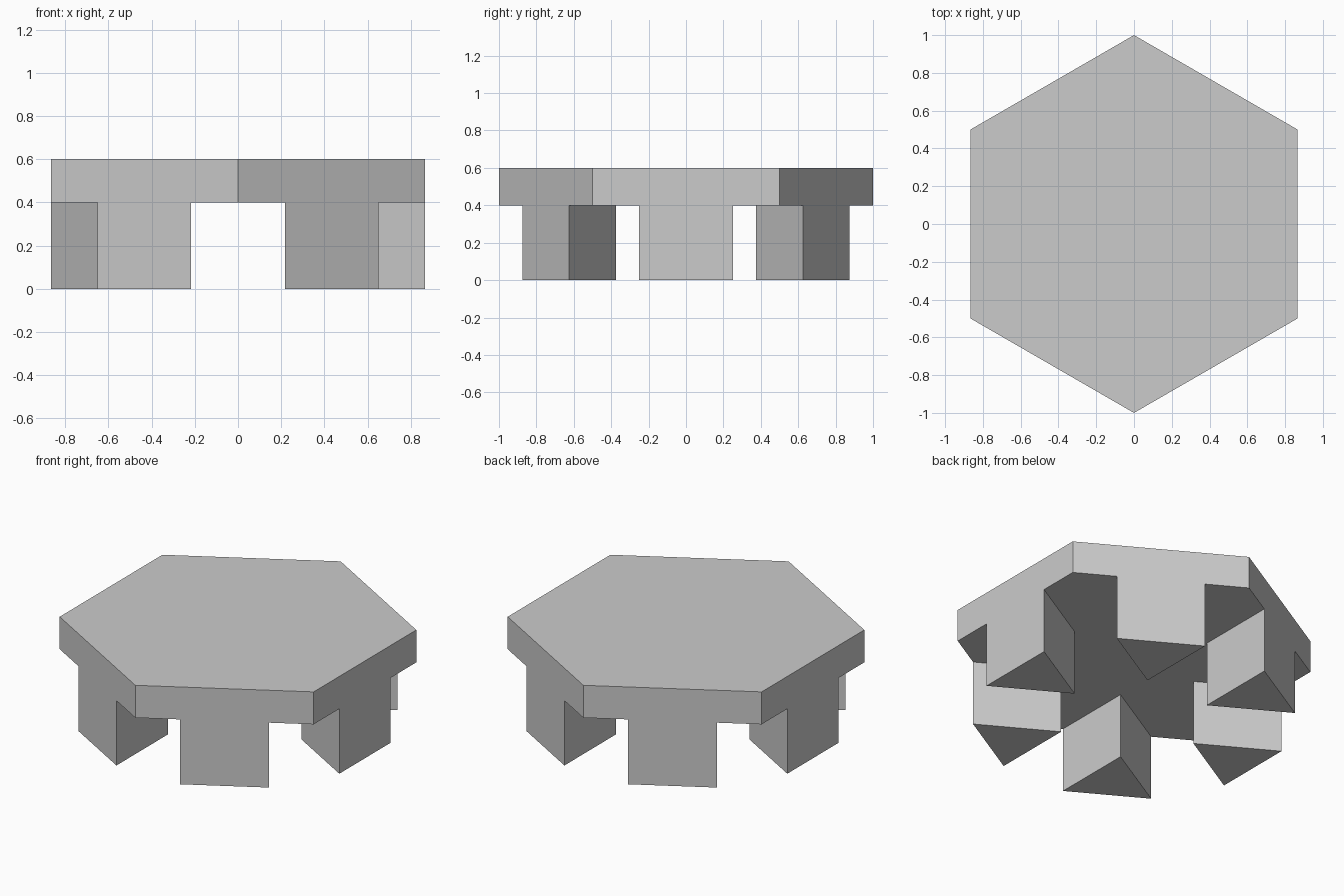
import bpy
import bmesh
from math import cos, sin, pi, sqrt
from mathutils import Matrix

default = bpy.data.objects.get("Cube")
if default:
    bpy.data.objects.remove(default, do_unlink=True)

RADIUS = 1.0
LEG_HEIGHT = 0.4
TOP_HEIGHT = 0.6
APOTHEM = RADIUS * sqrt(3) / 2

# Single plain grey
grey = bpy.data.materials.new("light_grey")
grey.use_nodes = True
colour = (0.6, 0.6, 0.6, 1)
grey.diffuse_color = colour
grey.node_tree.nodes["Principled BSDF"].inputs["Base Color"].default_value = colour


def prism(name, outline, z0, z1, turn=0.0):
    """Extrude a counter-clockwise outline from z0 to z1, turned about z."""
    bm = bmesh.new()
    base = bm.faces.new([bm.verts.new((x, y, z0)) for x, y in outline])
    side = bmesh.ops.extrude_face_region(bm, geom=[base], use_keep_orig=True)
    top = [v for v in side["geom"] if isinstance(v, bmesh.types.BMVert)]
    bmesh.ops.translate(bm, verts=top, vec=(0, 0, z1 - z0))
    bmesh.ops.rotate(bm, verts=bm.verts, cent=(0, 0, 0), matrix=Matrix.Rotation(turn, 3, "Z"))
    bmesh.ops.recalc_face_normals(bm, faces=bm.faces)
    mesh = bpy.data.meshes.new(name)
    bm.to_mesh(mesh)
    bm.free()
    mesh.materials.append(grey)
    obj = bpy.data.objects.new(name, mesh)
    bpy.context.collection.objects.link(obj)
    return obj


# Hexagonal slab with corners at front and back
hexagon = [(RADIUS * cos(pi / 2 + i * pi / 3), RADIUS * sin(pi / 2 + i * pi / 3)) for i in range(6)]
prism("table_top", hexagon, LEG_HEIGHT, TOP_HEIGHT)

# Triangular legs, flush with the middle half of each side, pointing inward
half = RADIUS / 4
triangle = [(APOTHEM, -half), (APOTHEM, half), (APOTHEM / 2, 0)]
for i in range(6):
    prism(f"leg_{i + 1}", triangle, 0, LEG_HEIGHT, i * pi / 3)
